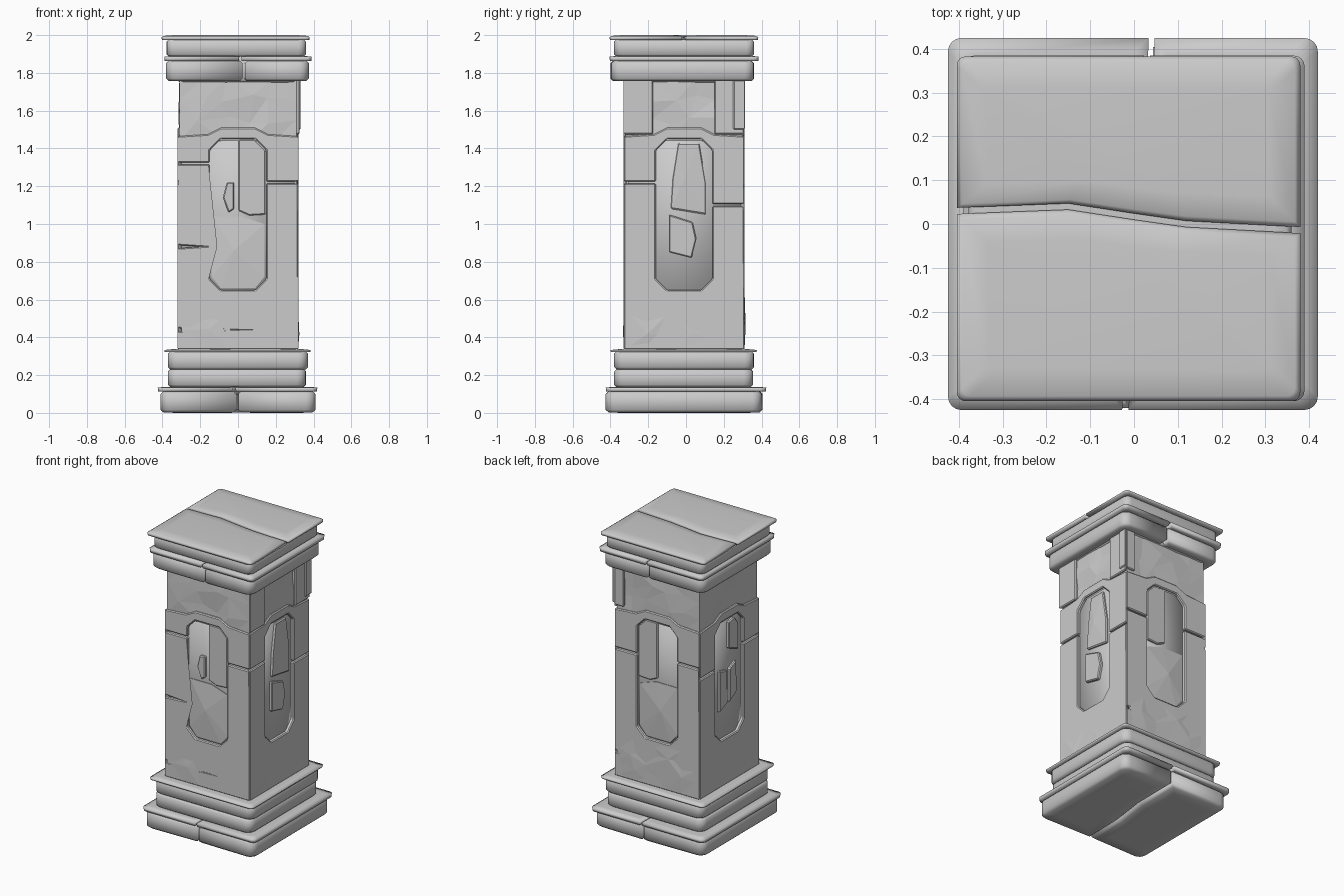
import bpy, bmesh, math, random
from mathutils import Vector, Matrix

random.seed(4)
cube = bpy.data.objects.get("Cube")
if cube:
    bpy.data.objects.remove(cube)

stone = bpy.data.materials.new("grey_stone")
stone.use_nodes = True
GREY = (0.6, 0.6, 0.6, 1)
stone.diffuse_color = GREY
stone.node_tree.nodes["Principled BSDF"].inputs["Base Color"].default_value = GREY

MID_Y = -0.01


def finish(name, bm, smooth=False, bevel=0):
    bmesh.ops.recalc_face_normals(bm, faces=bm.faces)
    mesh = bpy.data.meshes.new(name)
    bm.to_mesh(mesh)
    bm.free()
    mesh.materials.append(stone)
    obj = bpy.data.objects.new(name, mesh)
    bpy.context.collection.objects.link(obj)
    for poly in mesh.polygons:
        poly.use_smooth = smooth
    if bevel:
        mod = obj.modifiers.new("worn_edges", "BEVEL")
        mod.width = bevel
        mod.segments = 1
        mod.limit_method = "ANGLE"
        mod.angle_limit = math.radians(40)
    return obj


def loft(name, outline, rings):
    """Stack an outline at (height, inset) rings and cap it; smooth shaded."""
    xs, ys = [p[0] for p in outline], [p[1] for p in outline]
    cx, cy = (min(xs) + max(xs)) / 2, (min(ys) + max(ys)) / 2
    hx, hy = (max(xs) - min(xs)) / 2, (max(ys) - min(ys)) / 2
    bm = bmesh.new()
    loops = [[bm.verts.new((cx + (x - cx) * (1 - d / hx), cy + (y - cy) * (1 - d / hy), z))
              for x, y in outline] for z, d in rings]
    n = len(outline)
    for a, b in zip(loops, loops[1:]):
        for i in range(n):
            j = (i + 1) % n
            bm.faces.new((a[i], a[j], b[j], b[i]))
    bm.faces.new(loops[0])
    bm.faces.new(loops[-1])
    return finish(name, bm, smooth=True)


def corner(x, y, sx, sy, r, start):
    """Rounded corner points, anticlockwise from the start angle."""
    return [(x - sx * r + r * math.cos(start + t * math.pi / 8),
             y - sy * r + r * math.sin(start + t * math.pi / 8)) for t in range(5)]


def slab(x0, x1, y0, y1, r):
    q = math.pi / 2
    return (corner(x1, y1, 1, 1, r, 0) + corner(x0, y1, -1, 1, r, q)
            + corner(x0, y0, -1, -1, r, 2 * q) + corner(x1, y0, 1, -1, r, 3 * q))


def split_slab(name, box, r, crack, rings, along_x=False, gap=0.014):
    """Two stones parted by a wavy crack of (along, across) points."""
    x0, x1, y0, y1 = box
    q = math.pi / 2
    if along_x:
        low = corner(x0, y0, -1, -1, r, 2 * q) + corner(x1, y0, 1, -1, r, 3 * q)
        low += [(u, v - gap / 2) for u, v in reversed(crack)]
        high = corner(x1, y1, 1, 1, r, 0) + corner(x0, y1, -1, 1, r, q)
        high += [(u, v + gap / 2) for u, v in crack]
    else:
        low = corner(x0, y1, -1, 1, r, q) + corner(x0, y0, -1, -1, r, 2 * q)
        low += [(v - gap / 2, u) for u, v in crack]
        high = corner(x1, y0, 1, -1, r, 3 * q) + corner(x1, y1, 1, 1, r, 0)
        high += [(v + gap / 2, u) for u, v in reversed(crack)]
    loft(name + "_a", low, rings)
    loft(name + "_b", high, rings)


def block(z0, z1, e=0.012):
    return [(z0, e + 0.03), (z0, e), (z0 + e, 0), (z1 - e, 0), (z1, e), (z1, e + 0.03)]


def lip(z0, z1):
    return [(z0, 0.03), (z0, 0.002), (z1 - 0.004, 0), (z1, 0.04)]


# Base and cap courses
base_crack = [(-0.42, -0.005), (-0.15, 0.0), (0.1, 0.035), (0.405, 0.037)]
cap_crack = [(-0.4, 0.03), (-0.1, 0.02), (0.15, 0.04), (0.36, 0.03)]
split_slab("base_stone", (-0.41, 0.41, -0.425, 0.4), 0.05, base_crack,
           [(0, 0.09), (0.002, 0.016), (0.016, 0), (0.1, 0), (0.112, 0.012), (0.112, 0.05)])
split_slab("base_lip", (-0.425, 0.42, -0.425, 0.425), 0.03,
           [(-0.425, -0.02), (-0.1, 0.0), (0.1, 0.035), (0.425, 0.04)], lip(0.112, 0.138))
loft("plinth_lower", slab(-0.37, 0.36, -0.38, 0.355, 0.05), block(0.137, 0.232))
loft("plinth_upper", slab(-0.37, 0.37, -0.38, 0.36, 0.05), block(0.23, 0.326))
loft("plinth_lip", slab(-0.39, 0.385, -0.4, 0.375, 0.025), lip(0.322, 0.337))
split_slab("cap_stone", (-0.38, 0.375, -0.395, 0.36), 0.05, cap_crack, block(1.758, 1.863))
split_slab("cap_lip", (-0.39, 0.39, -0.405, 0.385), 0.025,
           [(-0.405, 0.01), (0, 0.03), (0.385, 0.03)], lip(1.862, 1.89))
loft("cap_core", slab(-0.32, 0.32, -0.33, 0.31, 0.03), block(1.75, 1.9))
loft("cap_upper", slab(-0.378, 0.36, -0.38, 0.36, 0.04), block(1.886, 1.978))
split_slab("top_stone", (-0.405, 0.38, -0.405, 0.383), 0.02,
           [(-0.405, 0.03), (-0.15, 0.04), (0.0, 0.017), (0.12, 0), (0.38, -0.014)],
           [(1.974, 0.03), (1.974, 0.002), (1.988, 0), (1.996, 0.012), (2, 0.07)], True)


# Shaft parts are drawn on a side: u to the right, z up, w outward
def place(side, u, w, z):
    p = Matrix.Rotation(side * math.pi / 2, 3, "Z") @ Vector((u, -w, z))
    return p + Vector((0, MID_Y, 0))


def plate(name, side, outline, w_in, w_out, bevel=0.006, poke=None):
    """Extruded outline, mitred at the shaft corners, with an optional facet peak."""
    bm = bmesh.new()
    back = [bm.verts.new(place(side, max(-w_in, min(w_in, u)), w_in, z)) for u, z in outline]
    front = [bm.verts.new(place(side, u, w_out, z)) for u, z in outline]
    n = len(outline)
    for i in range(n):
        j = (i + 1) % n
        bm.faces.new((back[i], back[j], front[j], front[i]))
    bm.faces.new(back)
    if poke:
        u, z, w = poke
        tip = bm.verts.new(place(side, u, w, z))
        for i in range(n):
            bm.faces.new((front[i], front[(i + 1) % n], tip))
    else:
        bm.faces.new(front)
    return finish(name, bm, bevel=bevel)


def rough_face(name, side, u0, u1, z0, z1, w, jitter, cols=5, rows=3):
    """Chipped surface: a coarse triangulated grid with uneven depth."""
    bm = bmesh.new()
    grid = []
    for r in range(rows + 1):
        row = []
        for c in range(cols + 1):
            inner = 0 < r < rows and 0 < c < cols
            k = 1 if inner else 0.25
            u = u0 + (u1 - u0) * (c + (random.uniform(-0.3, 0.3) if inner else 0)) / cols
            z = z0 + (z1 - z0) * (r + (random.uniform(-0.3, 0.3) if inner else 0)) / rows
            d = random.uniform(-jitter, jitter) * k if 0 < c < cols else 0
            row.append(bm.verts.new(place(side, u, w + d, z)))
        grid.append(row)
    for a, b in zip(grid, grid[1:]):
        for c in range(cols):
            bm.faces.new((a[c], a[c + 1], b[c + 1], b[c]))
    bmesh.ops.triangulate(bm, faces=bm.faces)
    finish(name, bm)


def box(u0, u1, z0, z1):
    return [(u0, z0), (u1, z0), (u1, z1), (u0, z1)]


def notches(edge, cuts):
    """Downward path along the left edge with thin horizontal cracks."""
    path = []
    for z, end in cuts:
        path += [(edge, z + 0.008), (end, z), (edge, z - 0.008)]
    return path


loft("shaft_core", [place(s, 0.298, 0.298, 0).to_2d() for s in range(4)],
     [(0.33, 0), (1.78, 0)])

W = 0.32
SIDES = ["front", "left", "back", "right"]
JOINTS = [(1.32, 1.22), (1.22, 1.1), (1.2, 1.22), (1.15, 1.22)]
CRACKS = {0: [(0.88, -0.2), (0.44, -0.09)], 2: [(0.5, -0.2)]}
for s, label in enumerate(SIDES):
    jl, jr = JOINTS[s]
    g = 0.005
    # Surround stones leave the arched niche open
    lower = [(-W, 0.335), (W, 0.335), (W, 0.66), (W - 0.003, jr - g), (0.15, jr - g),
             (0.15, 0.71), (0.09, 0.65), (-0.09, 0.65), (-0.15, 0.71),
             (-0.15, jl - g), (-W, jl - g)] + notches(-W, CRACKS.get(s, []))
    upper = [(-W, jl + g), (-0.15, jl + g), (-0.15, 1.39), (-0.09, 1.45), (0.09, 1.45),
             (0.15, 1.39), (0.15, jr + g), (W, jr + g), (W, 1.465), (0.16, 1.475),
             (0.09, 1.51), (-0.09, 1.51), (-0.16, 1.475), (-W, 1.465)]
    plate(label + "_surround_lower", s, lower, 0.285, W)
    plate(label + "_surround_upper", s, upper, 0.285, W)
    # Chipped wall above and below the niche
    rough_face(label + "_upper_wall", s, -0.309, 0.309, 1.44, 1.77, 0.309, 0.008)
    rough_face(label + "_lower_wall", s, -0.3, 0.3, 0.345, 0.63, 0.319, 0.006)

# Upper corner stones
plate("left_corner_stone_a", 1, box(-0.326, -0.165, 1.475, 1.765), 0.29, 0.326)
plate("left_corner_stone_b", 1, box(0.16, 0.318, 1.475, 1.765), 0.29, 0.324)
plate("left_corner_stone_c", 1, box(0.26, 0.326, 1.5, 1.765), 0.29, 0.332)
plate("back_corner_stone", 2, box(-0.32, -0.25, 1.49, 1.765), 0.29, 0.32)

# Broken slabs in the front and back niches
for s, m in ((0, 1), (2, -1)):
    label = SIDES[s]
    flip = lambda pts: [(u * m, z) for u, z in pts]
    plate(label + "_niche_slab", s, flip([(0.003, 1.07), (0.06, 1.045), (0.147, 1.05),
          (0.147, 1.39), (0.09, 1.447), (0.003, 1.447)]), 0.28, 0.312)
    plate(label + "_niche_broken_slab", s, flip([(-0.14, 0.72), (-0.09, 0.66), (0.09, 0.66),
          (0.14, 0.72), (0.14, 1.0), (0.02, 1.04), (-0.14, 1.04)]), 0.28, 0.302, 0,
          (-0.02 * m, 0.86, 0.316))
plate("front_niche_chip", 0, [(-0.05, 1.06), (-0.02, 1.08), (-0.02, 1.22), (-0.06, 1.22),
      (-0.08, 1.14)], 0.28, 0.316)

# Raised stones in the side niches
plate("left_niche_stone_a", 1, [(-0.07, 1.08), (0.115, 1.05), (0.115, 1.22), (0.08, 1.43),
      (-0.03, 1.43), (-0.06, 1.24)], 0.28, 0.312, 0.006, (0.0, 1.24, 0.318))
plate("left_niche_stone_b", 1, [(-0.08, 0.85), (0.04, 0.82), (0.065, 0.92), (0.045, 1.01),
      (-0.08, 1.05)], 0.28, 0.318)
plate("right_niche_stone_a", 3, [(0.0, 1.24), (0.1, 1.2), (0.1, 1.38), (0.06, 1.43),
      (0.0, 1.42)], 0.28, 0.316)
plate("right_niche_stone_b", 3, [(-0.1, 0.84), (-0.01, 0.88), (-0.02, 1.1), (-0.1, 1.12)],
      0.28, 0.316)
plate("right_niche_stone_c", 3, [(0.01, 0.87), (0.09, 0.92), (0.08, 1.13), (0.01, 1.1)],
      0.28, 0.314)
